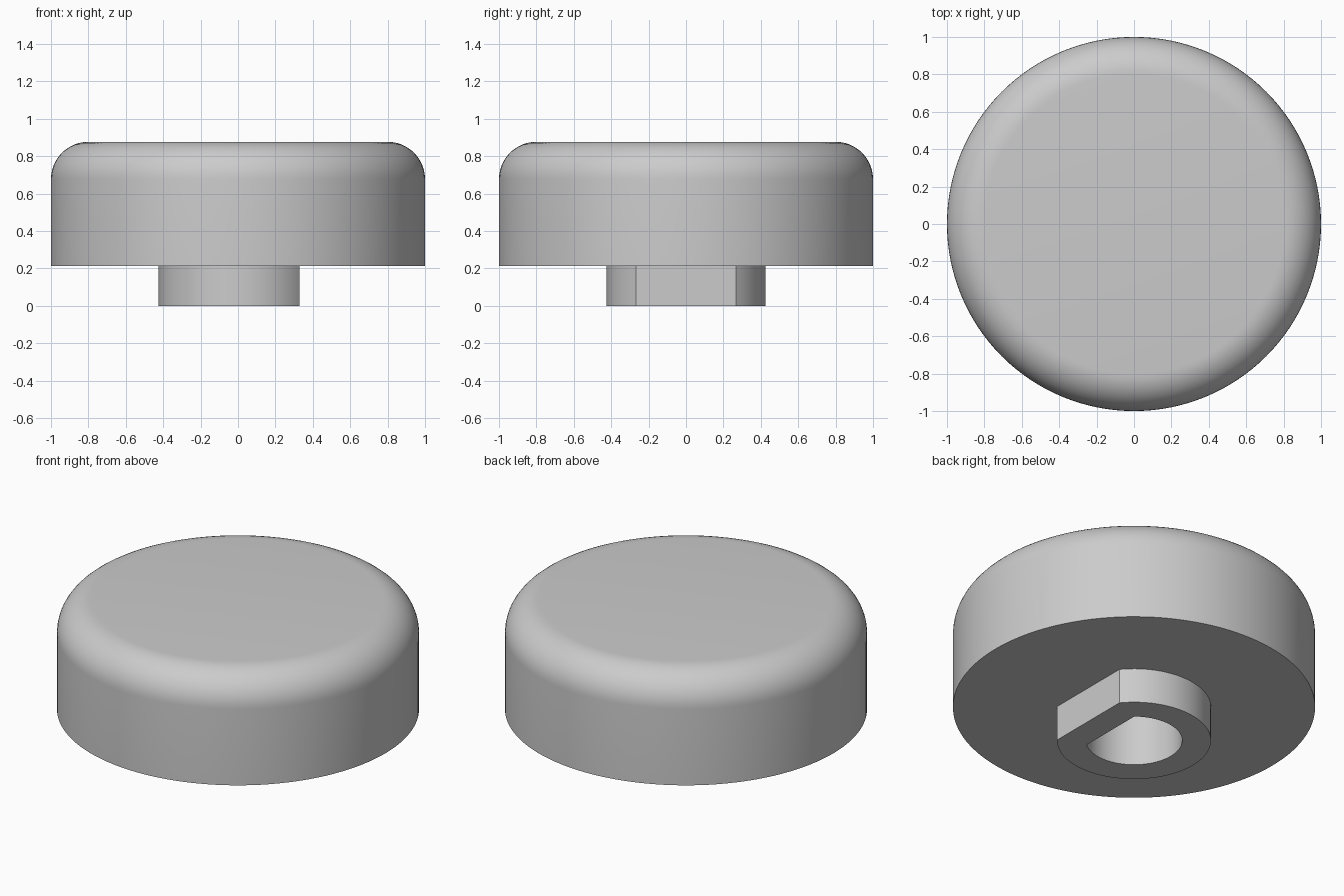
import bpy
import bmesh
from math import pi, sin, cos, acos, radians
from mathutils import Matrix

old = bpy.data.objects.get("Cube")
if old:
    bpy.data.objects.remove(old, do_unlink=True)

TOP, BASE, FILLET = 0.877, 0.213, 0.2

grey = bpy.data.materials.new("plain grey")
grey.use_nodes = True
colour = (0.6, 0.6, 0.6, 1)
grey.diffuse_color = colour
grey.node_tree.nodes["Principled BSDF"].inputs["Base Color"].default_value = colour


def make_object(name, bm):
    bmesh.ops.recalc_face_normals(bm, faces=bm.faces)
    mesh = bpy.data.meshes.new(name)
    bm.to_mesh(mesh)
    bm.free()
    mesh.materials.append(grey)
    obj = bpy.data.objects.new(name, mesh)
    bpy.context.collection.objects.link(obj)
    return obj


def lathe(name, profile, steps=128):
    """Revolve an (r, z) profile about z."""
    bm = bmesh.new()
    verts = [bm.verts.new((r, 0, z)) for r, z in profile]
    edges = [bm.edges.new(pair) for pair in zip(verts, verts[1:])]
    bmesh.ops.spin(bm, geom=verts + edges, cent=(0, 0, 0), axis=(0, 0, 1),
                   angle=2 * pi, steps=steps)
    bmesh.ops.remove_doubles(bm, verts=bm.verts, dist=1e-5)
    return make_object(name, bm)


def d_prism(name, radius, flat, z0, z1, steps=72):
    """Extrude a circle with a flat cut at x = flat."""
    start = acos(flat / radius)
    bm = bmesh.new()
    ring = []
    for i in range(steps + 1):
        a = start + (2 * pi - 2 * start) * i / steps
        ring.append(bm.verts.new((radius * cos(a), radius * sin(a), z0)))
    face = bm.faces.new(ring)
    new = bmesh.ops.extrude_face_region(bm, geom=[face])["geom"]
    bmesh.ops.transform(bm, matrix=Matrix.Translation((0, 0, z1 - z0)),
                        verts=[g for g in new if isinstance(g, bmesh.types.BMVert)])
    return make_object(name, bm)


# Knob cap with a rounded upper rim
rim = [(1 - FILLET + FILLET * cos(a), TOP - FILLET + FILLET * sin(a))
       for a in (pi / 2 * i / 12 for i in range(13))]
cap = lathe("knob_cap", [(0, BASE), (1, BASE)] + rim + [(0, TOP)])

# D-shaped stem under the cap
stem = d_prism("stem", 0.425, 0.33, 0, BASE)

# D-shaped shaft hole through the stem into the cap
cutter = d_prism("shaft_hole_cutter", 0.266, 0.17, -0.1, 0.5)
cutter.hide_render = True

for part in (cap, stem):
    cut = part.modifiers.new("shaft_hole", "BOOLEAN")
    cut.operation = "DIFFERENCE"
    cut.solver = "EXACT"
    cut.object = cutter
    bpy.ops.object.select_all(action="DESELECT")
    part.select_set(True)
    bpy.context.view_layer.objects.active = part
    bpy.ops.object.modifier_apply(modifier=cut.name)
    bpy.ops.object.shade_smooth_by_angle(angle=radians(30))

bpy.data.objects.remove(cutter, do_unlink=True)
